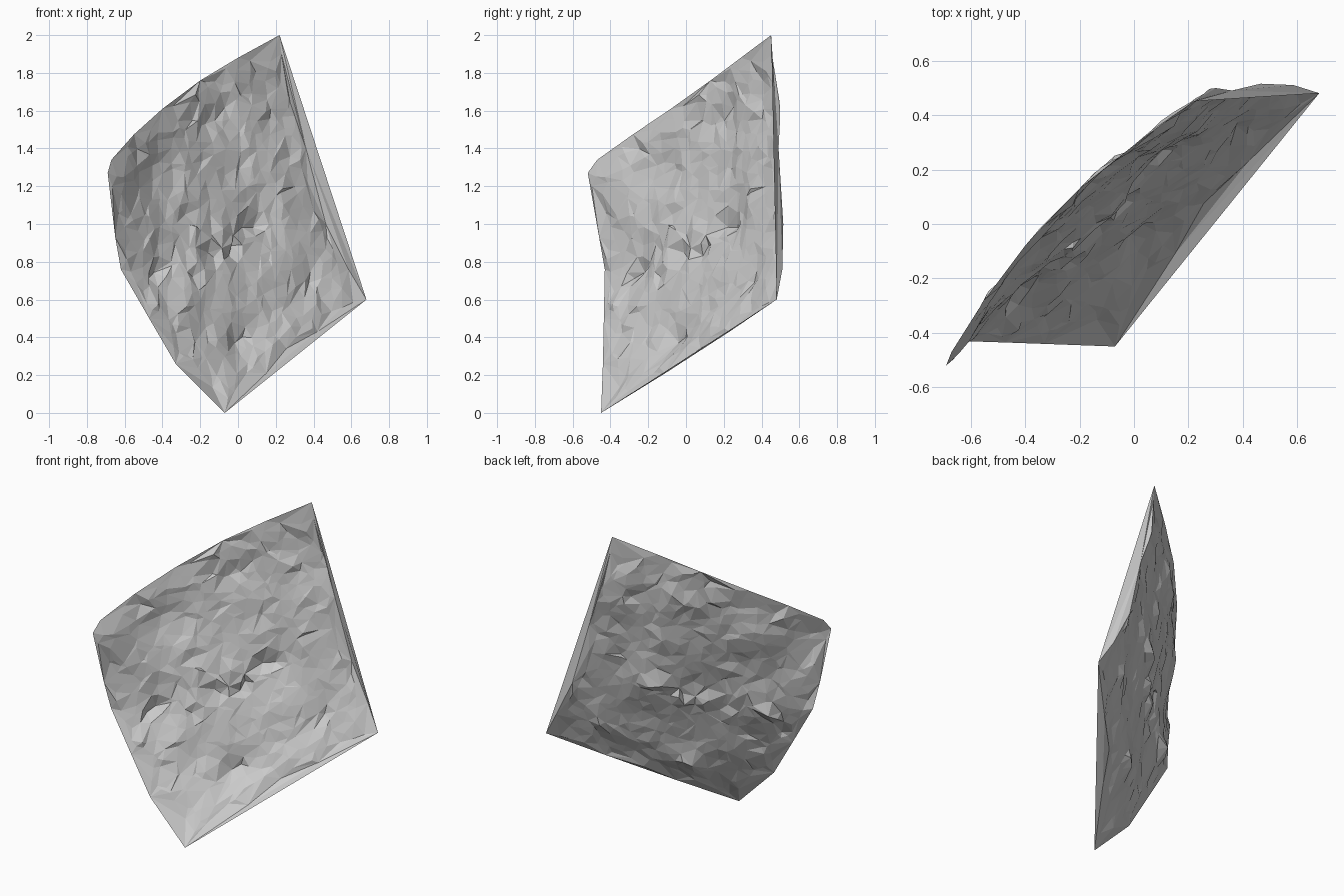
import bpy, bmesh, random
from mathutils import Vector
from mathutils.geometry import delaunay_2d_cdt

if "Cube" in bpy.data.objects:
    bpy.data.objects.remove(bpy.data.objects["Cube"])

random.seed(7)
STEP = 0.062
NORMAL = Vector((-0.69, 0.69, -0.2))

# Corners of the sheet's front outline that lie on the flat base plane (x, z)
CORNERS = [(-0.07, 0.0), (0.68, 0.6), (0.22, 2.0)]

# Outer points on the upper and left edges: x, z, y
EDGE = [(0, 1.88, .29), (-.2, 1.76, .13), (-.4, 1.61, -.08), (-.55, 1.475, -.28),
        (-.67, 1.34, -.47), (-.69, 1.27, -.52), (-.65, .93, -.46),
        (-.62, .76, -.43), (-.47, .5, -.435), (-.33, .26, -.44)]

# Interior readings of the bulge: x, z, y
INNER = [(.08, 1.0, .23), (-.1, .85, 0), (.02, .4, -.03), (-.43, .75, -.26),
         (-.12, 1.54, .195), (-.42, 1.28, -.115), (-.2, .17, -.38), (.3, 1.2, .41),
         (.33, .7, .31), (.1, 1.65, .355), (-.15, 1.2, .08), (-.2, .5, -.19)]

# Rim of the rough area beside the two long straight edges
RIM = [(-.06, .04, -.41), (.15, .21, -.11), (.42, .43, .23), (.61, .585, .44),
       (.585, .76, .51), (.465, 1.0, .515), (.36, 1.4, .49), (.23, 1.9, .455)]

# Pits in the surface: x, z, radius, depth
PITS = [(.08, 1.01, .055, .04), (-.12, .85, .035, .03), (-.01, .86, .035, .03),
        (-.42, .74, .04, .03), (.03, .4, .04, .03), (-.15, 1.54, .04, .015),
        (-.29, 1.05, .03, .02), (-.2, .17, .05, .02)]


def plane(x, z):
    return -.38 + .995 * x + .306 * z


def surface(x, z):
    """Base plane plus the bulge blended from the nearby readings."""
    total = weight = 0.0
    for px, pz, py in EDGE + INNER + RIM:
        w = 1 / (((x - px) * 1.3) ** 2 + (z - pz) ** 2 + .008) ** 1.6
        total += w * (py - plane(px, pz))
        weight += w
    return plane(x, z) + total / weight


def inside(x, z, loop, gap):
    """True when the point is inside the loop and clear of its border."""
    hit = False
    for (ax, az), (bx, bz) in zip(loop, loop[1:] + loop[:1]):
        if (az > z) != (bz > z) and x < (bx - ax) * (z - az) / (bz - az) + ax:
            hit = not hit
        d = Vector((bx - ax, bz - az))
        t = max(0, min(1, Vector((x - ax, z - az)).dot(d) / d.length_squared))
        if (Vector((ax, az)) + d * t - Vector((x, z))).length < gap:
            return False
    return hit


# Fixed border points, then a jittered scatter within the rim
points = [Vector((x, plane(x, z), z)) for x, z in CORNERS]
points += [Vector((x, y, z)) for x, z, y in EDGE + RIM]
fixed = len(points)
loop = [(x, z) for x, z, y in RIM + EDGE]
for i in range(int(1.5 / (STEP * .8))):
    for k in range(int(2 / STEP)):
        x = -.72 + (i + random.uniform(-.1, .9)) * STEP * .8
        z = (k + random.uniform(-.1, .9)) * STEP
        if inside(x, z, loop, .015):
            points.append(Vector((x, surface(x, z), z)))

# Triangulate in the sheet's own plane
flat = [Vector((p.x * 1.35, p.z)) for p in points]
result = delaunay_2d_cdt(flat, [], [], 0, 1e-6)
tris, origin = result[2], result[3]

# Roughen the interior and press in the pits
bm = bmesh.new()
verts = []
for ids in origin:
    p = points[ids[0]].copy()
    if ids[0] >= fixed:
        push = random.gauss(0, .004)
        if random.random() < .04:
            push += random.choice((-.016, .016))
        for px, pz, r, depth in PITS:
            if Vector((p.x - px, p.z - pz)).length < r:
                push += depth
        p += NORMAL * push
    verts.append(bm.verts.new(p))
for t in tris:
    bm.faces.new([verts[i] for i in t])

mesh = bpy.data.meshes.new("rough_sheet")
bm.to_mesh(mesh)
bm.free()
bpy.context.collection.objects.link(bpy.data.objects.new("rough_sheet", mesh))
